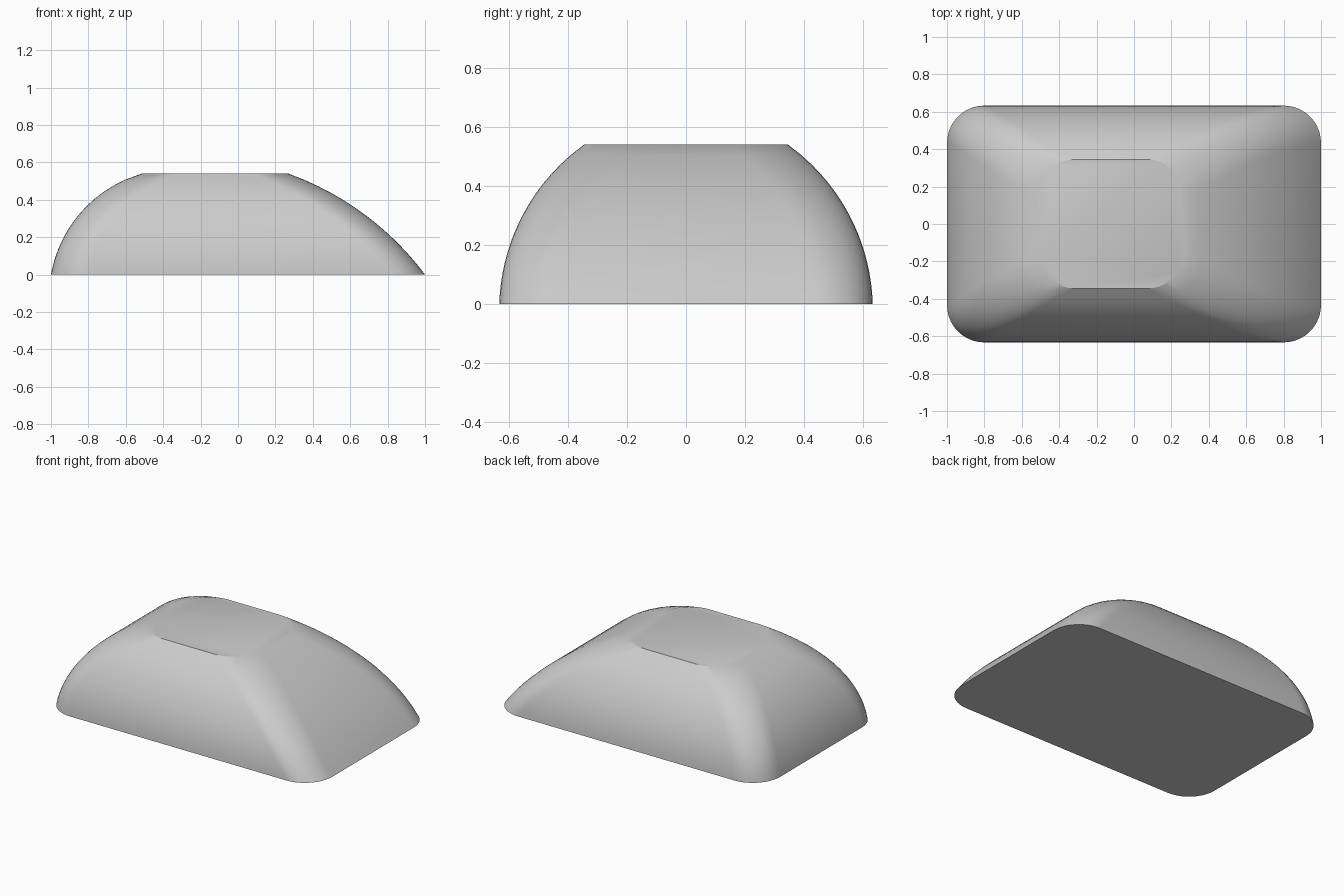
import bpy, bmesh, math

if "Cube" in bpy.data.objects:
    bpy.data.objects.remove(bpy.data.objects["Cube"])

HEIGHT, LEVELS, CORNER, STEPS = 0.54, 16, 0.2, 10


def arc_x(p, q, r):
    """Function giving x on the circular arc through three (x, z) points."""
    (ax, az), (bx, bz), (cx, cz) = p, q, r
    d = 2 * (ax * (bz - cz) + bx * (cz - az) + cx * (az - bz))
    a, b, c = ax * ax + az * az, bx * bx + bz * bz, cx * cx + cz * cz
    ux = (a * (bz - cz) + b * (cz - az) + c * (az - bz)) / d
    uz = (a * (cx - bx) + b * (ax - cx) + c * (bx - ax)) / d
    rad = math.hypot(ax - ux, az - uz)
    side = 1 if ax > ux else -1
    return lambda z: ux + side * math.sqrt(rad * rad - (z - uz) ** 2)


# Bulging side profiles
left = arc_x((-1, 0), (-0.8, 0.375), (-0.515, HEIGHT))
right = arc_x((1, 0), (0.63, 0.355), (0.27, HEIGHT))
depth = arc_x((0.633, 0), (0.49, 0.40), (0.345, HEIGHT))

# Stacked rounded rectangles, lofted
bm = bmesh.new()
rings = []
for i in range(LEVELS + 1):
    z = HEIGHT * i / LEVELS
    xl, xr, y = left(z) + CORNER, right(z) - CORNER, depth(z) - CORNER
    ring = []
    for k, (cx, cy) in enumerate([(xr, y), (xl, y), (xl, -y), (xr, -y)]):
        for s in range(STEPS + 1):
            t = math.pi / 2 * (k + s / STEPS)
            ring.append(bm.verts.new((cx + CORNER * math.cos(t), cy + CORNER * math.sin(t), z)))
    rings.append(ring)
for lo, hi in zip(rings, rings[1:]):
    for j in range(len(lo)):
        n = (j + 1) % len(lo)
        bm.faces.new((lo[j], lo[n], hi[n], hi[j]))

# Flat top and base
bm.faces.new(rings[-1])
bm.faces.new(rings[0][::-1])

mesh = bpy.data.meshes.new("domed_block")
bm.to_mesh(mesh)
bm.free()
block = bpy.data.objects.new("domed_block", mesh)
bpy.context.collection.objects.link(block)
mat = bpy.data.materials.new("light grey")
mat.diffuse_color = (0.6, 0.6, 0.6, 1)
mat.use_nodes = True
mat.node_tree.nodes["Principled BSDF"].inputs["Base Color"].default_value = mat.diffuse_color
mesh.materials.append(mat)

bpy.context.view_layer.objects.active = block
block.select_set(True)
bpy.ops.object.shade_smooth_by_angle(angle=math.radians(22))
